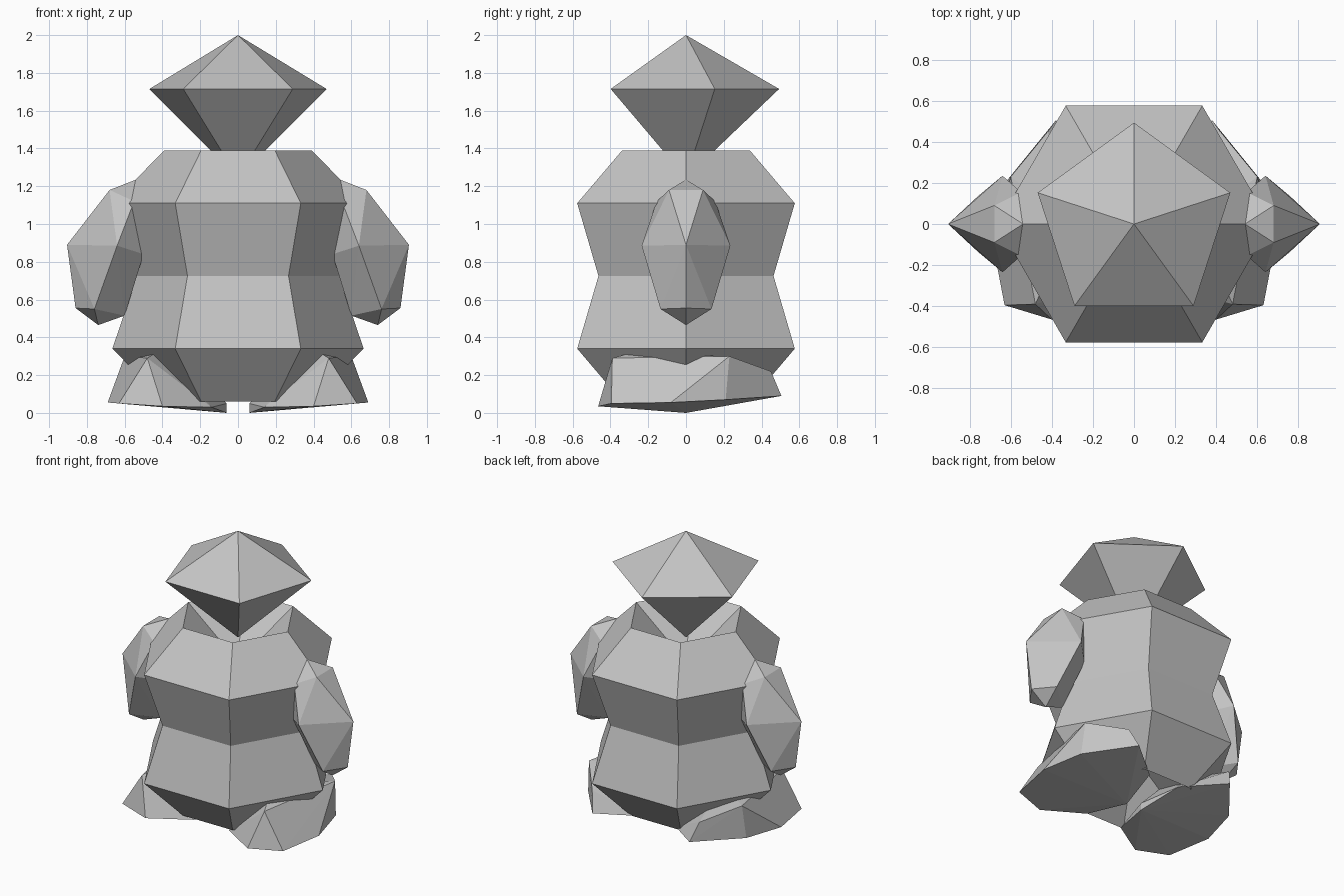
import bpy, bmesh
from math import sin, cos, radians

cube = bpy.data.objects.get("Cube")
if cube:
    bpy.data.objects.remove(cube, do_unlink=True)

grey = bpy.data.materials.new("stone grey")
grey.use_nodes = True
colour = (0.55, 0.55, 0.55, 1)
grey.diffuse_color = colour
grey.node_tree.nodes["Principled BSDF"].inputs["Base Color"].default_value = colour


def finish(name, bm):
    bmesh.ops.recalc_face_normals(bm, faces=bm.faces)
    mesh = bpy.data.meshes.new(name)
    bm.to_mesh(mesh)
    bm.free()
    mesh.materials.append(grey)
    obj = bpy.data.objects.new(name, mesh)
    bpy.context.collection.objects.link(obj)
    return obj


def lathe(name, profile, sides, start):
    """Faceted turned shape from (radius, height) pairs; zero radius is a tip."""
    bm = bmesh.new()
    rings = []
    for r, z in profile:
        count = sides if r else 1
        turns = [radians(start + 360 * i / sides) for i in range(count)]
        rings.append([bm.verts.new((r * cos(a), r * sin(a), z)) for a in turns])
    for low, high in zip(rings, rings[1:]):
        for i in range(sides):
            j = (i + 1) % sides
            if len(low) == 1:
                bm.faces.new((low[0], high[j], high[i]))
            elif len(high) == 1:
                bm.faces.new((low[i], low[j], high[0]))
            else:
                bm.faces.new((low[i], low[j], high[j], high[i]))
    return finish(name, bm)


def hull_pair(name, points):
    """Chunky convex limb on the left side, mirrored to the right."""
    for side, sx in (("left", 1), ("right", -1)):
        bm = bmesh.new()
        for x, y, z in points:
            bm.verts.new((sx * x, y, z))
        result = bmesh.ops.convex_hull(bm, input=bm.verts)
        loose = [v for v in result["geom_interior"] if isinstance(v, bmesh.types.BMVert)]
        bmesh.ops.delete(bm, geom=loose, context="VERTS")
        finish(side + "_" + name, bm)


# Six-sided waisted body, hollowed at the top and bottom
lathe("body", [(0, 0.38), (0.39, 0.06), (0.665, 0.34), (0.535, 0.725),
               (0.665, 1.11), (0.39, 1.39), (0, 1.07)], 6, 0)

# Five-sided head balanced on its tip in the hollow
lathe("head", [(0, 1.245), (0.493, 1.715), (0, 2.0)], 5, 90)

# Faceted arms, symmetric front to back
arm = [(0.54, 0, 1.235), (0.905, 0, 0.89), (0.86, 0, 0.555), (0.74, 0, 0.465), (0.6, 0, 0.515)]
for x, y, z in ((0.68, 0.09, 1.18), (0.55, 0.155, 1.12), (0.64, 0.235, 0.885),
                (0.76, 0.135, 0.55), (0.5, 0.1, 0.84)):
    arm += [(x, y, z), (x, -y, z)]
hull_pair("arm", arm)

# Wedge feet with a slanted sole
foot = [(0.4, -0.465, 0.035), (0.63, -0.395, 0.05), (0.69, -0.08, 0.055), (0.62, 0.21, 0.07),
        (0.38, 0.505, 0.09), (0.12, 0.3, 0.06), (0.06, 0, 0), (0.06, 0, 0.05),
        (0.14, -0.3, 0.03), (0.48, -0.39, 0.29), (0.44, -0.3, 0.315),
        (0.6, 0.23, 0.3), (0.42, 0.45, 0.22), (0.3, 0, 0.3)]
hull_pair("foot", foot)
